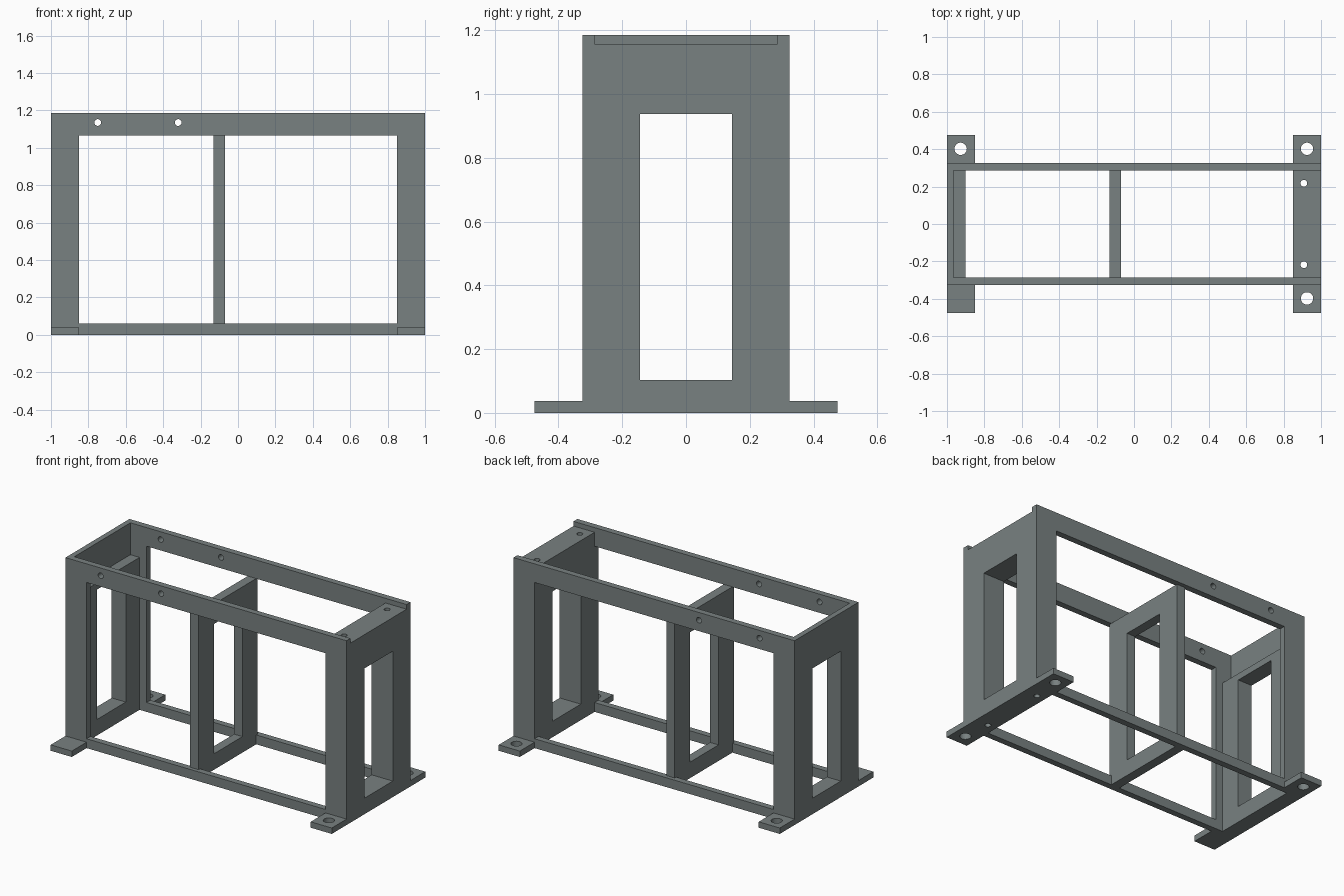
import bpy

if "Cube" in bpy.data.objects:
    bpy.data.objects.remove(bpy.data.objects["Cube"])

steel = bpy.data.materials.new("grey_steel")
steel.diffuse_color = (0.19, 0.22, 0.22, 1)
steel.use_nodes = True
steel.node_tree.nodes["Principled BSDF"].inputs["Base Color"].default_value = steel.diffuse_color


def box(name, x0, x1, y0, y1, z0, z1):
    bpy.ops.mesh.primitive_cube_add(size=1)
    o = bpy.context.object
    o.name = name
    for v in o.data.vertices:
        v.co = ((x0, x1)[v.co.x > 0], (y0, y1)[v.co.y > 0], (z0, z1)[v.co.z > 0])
    return o


def drill(x, y, z, r, depth, along_y=False):
    rot = (1.5707963, 0, 0) if along_y else (0, 0, 0)
    bpy.ops.mesh.primitive_cylinder_add(vertices=32, radius=r, depth=depth,
                                        location=(x, y, z), rotation=rot)
    return bpy.context.object


def combine(target, tools, operation):
    """Apply a boolean with each tool, then remove the tools."""
    bpy.context.view_layer.objects.active = target
    for t in tools:
        m = target.modifiers.new("bool", 'BOOLEAN')
        m.operation, m.solver, m.object = operation, 'EXACT', t
        bpy.ops.object.modifier_apply(modifier=m.name)
        bpy.data.objects.remove(t)


IN, OUT, TOP = 0.285, 0.325, 1.185

# Long side panels with a window and two cable holes
panels = []
for s in (-1, 1):
    y0, y1 = sorted((s * IN, s * OUT))
    p = box("side_panel", -1, 1, y0, y1, 0, TOP)
    combine(p, [box("window", -0.85, 0.85, y0 - 0.1, y1 + 0.1, 0.06, 1.065)]
            + [drill(x, s * 0.305, 1.135, 0.018, 0.2, True) for x in (-0.75, -0.32)],
            'DIFFERENCE')
    panels.append(p)

# Cross walls: thick right end, thin left end with inner frame, middle divider
W = 0.3
right_end = box("right_end", 0.85, 1, -W, W, 0, 1.155)
left_end = box("left_end", -1, -0.965, -W, W, 0, TOP)
left_inner = box("left_inner_frame", -0.98, -0.9, -W, W, 0, 0.98)
divider = box("divider", -0.13, -0.07, -W, W, 0, 1.066)

# Four mounting feet
feet = []
for sx in (-1, 1):
    for sy in (-1, 1):
        x0, x1 = sorted((sx * 0.85, sx))
        y0, y1 = sorted((sy * 0.3, sy * 0.475))
        feet.append(box("foot", x0, x1, y0, y1, 0, 0.038))

# Join into one welded frame
frame = panels[0]
frame.name = "welded_frame"
combine(frame, [right_end, left_end, left_inner, divider, panels[1]] + feet, 'UNION')

# Opening through all cross walls, foot bolt holes and long right-end bolt holes
cuts = [box("opening", -1.1, 1.1, -0.145, 0.145, 0.103, 0.938)]
cuts += [drill(x, y, 0, 0.033, 0.2) for x, y in ((-0.927, 0.402), (0.925, 0.402), (0.925, -0.398))]
cuts += [drill(0.908, s * 0.218, 0.6, 0.018, 1.6) for s in (-1, 1)]
combine(frame, cuts, 'DIFFERENCE')

frame.data.materials.clear()
frame.data.materials.append(steel)
for f in frame.data.polygons:
    f.material_index = 0
